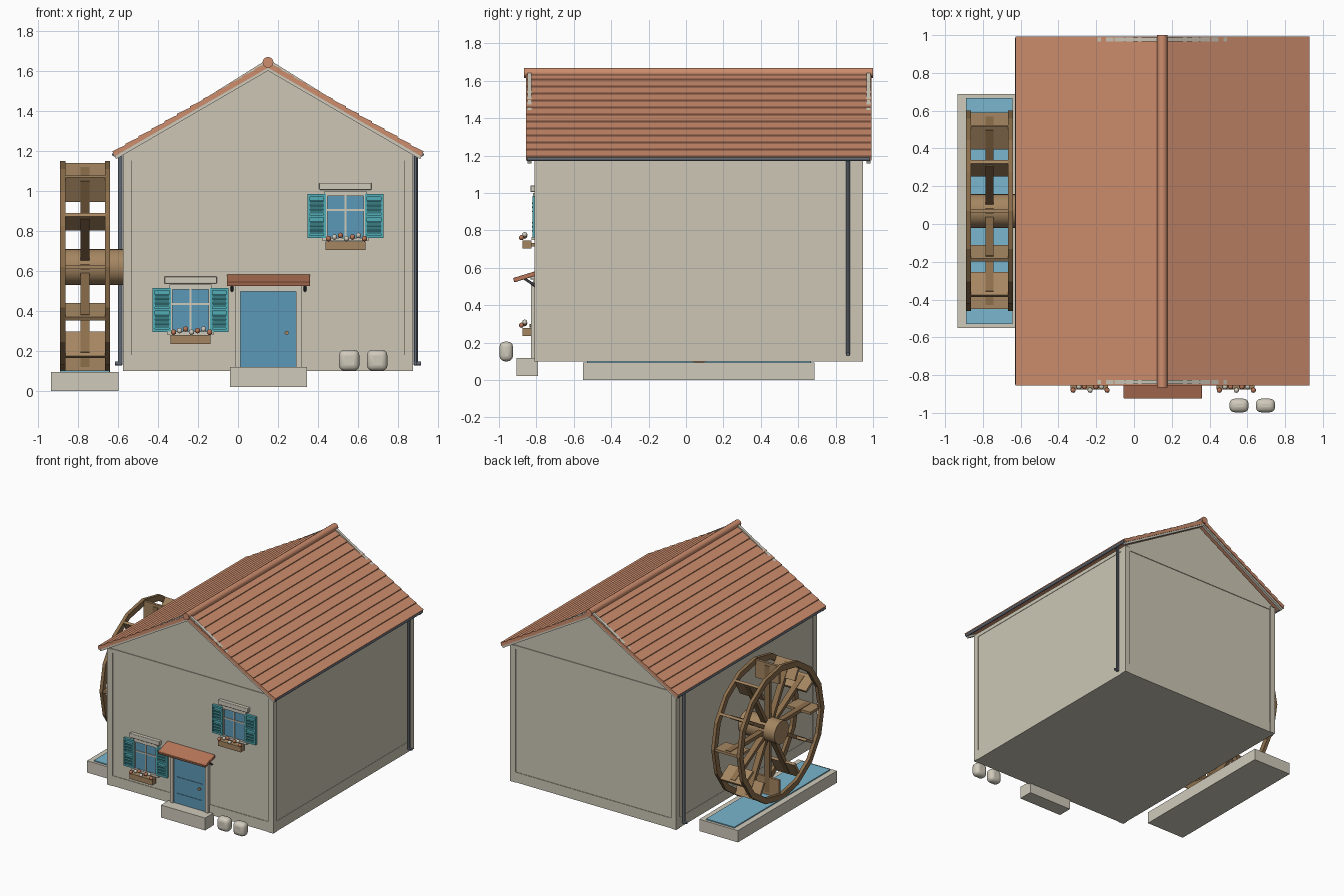
import bpy, bmesh, math
from mathutils import Matrix, Vector

if "Cube" in bpy.data.objects:
    bpy.data.objects.remove(bpy.data.objects["Cube"])


def material(name, *rgb):
    lin = [(c / 255 / 12.92) if c < 11 else ((c / 255 + 0.055) / 1.055) ** 2.4 for c in rgb]
    m = bpy.data.materials.new(name)
    m.use_nodes = True
    m.diffuse_color = (*lin, 1)
    m.node_tree.nodes["Principled BSDF"].inputs["Base Color"].default_value = (*lin, 1)
    return m


WALL = material("cream plaster", 204, 198, 181)
TRIM = material("pale stone", 208, 202, 187)
ROOF = material("terracotta", 205, 141, 109)
AWNING = material("dark terracotta", 184, 118, 88)
BLUE = material("door blue", 92, 152, 184)
TEAL = material("shutter teal", 82, 174, 182)
WATER = material("water blue", 122, 182, 206)
WOOD = material("wood", 165, 134, 97)
DARK = material("dark wood", 140, 110, 75)
METAL = material("grey metal", 98, 106, 116)


def finish(name, bm, mat, bevel=0, smooth=False):
    bmesh.ops.recalc_face_normals(bm, faces=bm.faces)
    me = bpy.data.meshes.new(name)
    bm.to_mesh(me)
    bm.free()
    me.materials.append(mat)
    ob = bpy.data.objects.new(name, me)
    bpy.context.collection.objects.link(ob)
    if bevel:
        mod = ob.modifiers.new("Bevel", "BEVEL")
        mod.width, mod.segments = bevel, 3
    if smooth:
        bpy.ops.object.select_all(action="DESELECT")
        ob.select_set(True)
        bpy.context.view_layer.objects.active = ob
        bpy.ops.object.shade_smooth_by_angle()
    return ob


def add_box(bm, x, y, z, spin=None):
    """Box from (min, max) ranges, optionally transformed."""
    mid = Vector([sum(r) / 2 for r in (x, y, z)])
    size = [r[1] - r[0] for r in (x, y, z)]
    mat = Matrix.Translation(mid) @ Matrix.Diagonal((*size, 1))
    bmesh.ops.create_cube(bm, size=1, matrix=(spin @ mat) if spin else mat)


def boxes(name, mat, *ranges, **kw):
    bm = bmesh.new()
    for r in ranges:
        add_box(bm, *r)
    return finish(name, bm, mat, **kw)


def rod(name, mat, a, b, r, sides=16):
    a, b = Vector(a), Vector(b)
    bm = bmesh.new()
    rot = (b - a).to_track_quat("Z", "Y").to_matrix().to_4x4()
    bmesh.ops.create_cone(bm, cap_ends=True, segments=sides, radius1=r, radius2=r,
                          depth=(b - a).length, matrix=Matrix.Translation((a + b) / 2) @ rot)
    return finish(name, bm, mat, smooth=True)


def extrude_y(name, mat, pts, y0, y1):
    """Extrude an x, z outline along y."""
    bm = bmesh.new()
    f = bm.faces.new([bm.verts.new((x, y0, z)) for x, z in pts])
    new = bmesh.ops.extrude_face_region(bm, geom=[f])["geom"]
    bmesh.ops.translate(bm, vec=(0, y1 - y0, 0),
                        verts=[v for v in new if isinstance(v, bmesh.types.BMVert)])
    return finish(name, bm, mat)


# House body with gables
CX = 0.15
X0, X1, Y0, Y1 = -0.576, 0.876, -0.81, 0.945
extrude_y("house_walls", WALL, [(X0 + .006, .1), (X1 - .006, .1), (X1 - .006, 1.185),
                                (CX, 1.605), (X0 + .006, 1.185)], Y0 + .008, Y1 - .008)
for side, x in (("left", X1 - .045), ("right", X0)):
    for end, y in (("front", Y0), ("back", Y1 - .045)):
        boxes(f"{side}_{end}_corner_post", WALL, ((x, x + .045), (y, y + .045), (.1, 1.18)))
for name, z0, z1, g in (("plinth_band", .1, .18, .004), ("eaves_band", 1.152, 1.182, .003)):
    boxes(name, WALL, ((X0 + g, X1 - g), (Y0 + g, Y1 - g), (z0, z1)))

# Roof slopes with overlapping tile courses, bargeboards, gutters and downpipes
RISE, RUN, TOP, COURSES = 0.45, 0.778, 1.645, 12
for side, s in (("left", 1), ("right", -1)):
    outline = []
    for i in range(COURSES):
        for k, lift in ((i, -.004), (i + 1, .003)):
            t = k / COURSES
            outline.append((CX + s * RUN * t, TOP - RISE * t + lift))
    outline += [(CX + s * (RUN - .012), TOP - RISE - .022), (CX, TOP - .03)]
    extrude_y(f"{side}_roof_slope", ROOF, outline, -.855, .993)
    for end, y in (("front", -.848), ("back", .965)):
        extrude_y(f"{side}_{end}_bargeboard", TRIM,
                  [(CX, TOP + .014), (CX + s * .77, 1.178), (CX + s * .76, 1.158), (CX, TOP - .045)],
                  y, y + .022)
    rod(f"{side}_gutter", METAL, (CX + s * .768, -.85, 1.182), (CX + s * .768, .985, 1.182), .011)
    wall = CX + s * .738
    rod(f"{side}_downpipe", METAL, (wall, .866, .13), (wall, .866, 1.19), .011, 12)
    rod(f"{side}_downpipe_spout", METAL, (wall - s * .008, .866, .137), (CX + s * .765, .866, .137), .01, 12)
    rod(f"{side}_gutter_outlet", METAL, (wall, .866, 1.185), (CX + s * .768, .866, 1.185), .01, 12)
rod("ridge_tile", ROOF, (CX, -.866, 1.642), (CX, 1, 1.642), .027)

# Door with frame, canopy, brackets and step
F = Y0 + .008
boxes("door", BLUE, ((.013, .29), (F - .014, F), (.115, .5)))
boxes("door_panels", BLUE, *[((.04, .263), (F - .018, F), z) for z in ((.14, .2), (.215, .33), (.345, .475))])
boxes("door_frame", TRIM, ((-.015, .013), (F - .026, F), (.115, .51)),
      ((.29, .317), (F - .026, F), (.115, .51)), ((-.015, .317), (F - .026, F), (.497, .525)))
rod("door_knob", WOOD, (.243, F - .035, .29), (.243, F, .29), .01, 12)
bm = bmesh.new()
tilt = Matrix.Translation((0, F, .57)) @ Matrix.Rotation(math.radians(17), 4, "X")
add_box(bm, (-.055, .36), (-.125, .005), (-.012, .012), tilt)
finish("door_canopy", bm, AWNING, bevel=.004)
for side, x in (("right", -.03), ("left", .335)):
    rod(f"{side}_canopy_bracket", METAL, (x, F - .065, .545), (x, F, .5), .007, 8)
boxes("door_step", TRIM, ((-.04, .345), (-.905, -.79), (.02, .118)))


# Windows with shutters and flower boxes
def window(tag, cx, cz):
    def b(name, mat, *parts, **kw):
        boxes(f"{tag}_{name}", mat, *[((cx + x0, cx + x1), (F - d, F), (cz + z0, cz + z1))
                                      for x0, x1, z0, z1, d in parts], **kw)
    b("glass", BLUE, (-.097, .097, -.11, .11, .008))
    b("frame", TRIM, (-.105, -.09, -.12, .115, .016), (.09, .105, -.12, .115, .016),
      (-.105, .105, .102, .127, .016), (-.115, .115, -.125, -.108, .025))
    b("glazing_bars", TRIM, (-.005, .005, -.11, .11, .013), (-.09, .09, .025, .035, .013))
    b("lintel", TRIM, (-.131, .131, .132, .167, .03), bevel=.004)
    for side, s in (("left", 1), ("right", -1)):
        x0, x1 = sorted((s * .097, s * .19))
        b(side + "_shutter", TEAL, (x0, x1, -.11, .11, .012), (x0, x0 + .012, -.11, .11, .02),
          (x1 - .012, x1, -.11, .11, .02), *[(x0, x1, z, z + .014, .02) for z in (-.11, -.007, .096)])
        bm = bmesh.new()
        for z in (-.08, -.058, -.036, .024, .046, .068):
            turn = Matrix.Translation((cx, F - .015, cz + z)) @ Matrix.Rotation(.5, 4, "X")
            add_box(bm, (x0 + .012, x1 - .012), (-.004, .004), (-.009, .009), turn)
        finish(f"{tag}_{side}_shutter_slats", bm, TEAL)
    boxes(f"{tag}_flower_box", WOOD, ((cx - .1, cx + .1), (F - .073, F - .025), (cz - .17, cz - .127)))
    boxes(f"{tag}_flower_box_bracket", WOOD, ((cx - .08, cx + .08), (F - .03, F), (cz - .16, cz - .14)))
    for k, (kind, mat) in enumerate((("red", AWNING), ("pale", TRIM))):
        bm = bmesh.new()
        for i in range(k, 7, 2):
            at = (cx - .085 + i * .03, F - .06 - .018 * (i % 3 == 0), cz - .112 + .008 * (i % 3))
            bmesh.ops.create_icosphere(bm, subdivisions=2, radius=.014, matrix=Matrix.Translation(at))
        finish(f"{tag}_{kind}_flowers", bm, mat, smooth=True)


window("lower_window", -.237, .405)
window("upper_window", .537, .873)

# Garden stones
for name, x in (("inner_stone", .505), ("outer_stone", .645)):
    boxes(name, TRIM, ((x, x + .102), (-.997, -.925), (.1, .205)), bevel=.028, smooth=True)

# Water trough
TX0, TX1, TY0, TY1 = -.935, -.597, -.55, .687
boxes("trough", TRIM, ((TX0, TX1), (TY0, TY1), (0, .093)))
boxes("trough_water", WATER, ((TX0 + .045, TX1 - .045), (TY0 + .02, TY1 - .02), (.09, .101)))

# Water wheel
WY, WZ, R = .07, .62, .53
hub = Matrix.Translation((0, WY, WZ))
for name, x in (("outer_rim", -.889), ("inner_rim", -.666)):
    bm = bmesh.new()
    ring = [bm.verts.new((px, WY + r, WZ))
            for px, r in ((x, R), (x + .026, R), (x + .026, R - .045), (x, R - .045))]
    edges = [bm.edges.new((ring[i], ring[i - 1])) for i in range(4)]
    bmesh.ops.spin(bm, geom=ring + edges, cent=(0, WY, WZ), axis=(1, 0, 0),
                   angle=math.tau, steps=16, use_merge=False)
    bmesh.ops.remove_doubles(bm, verts=bm.verts, dist=.0005)
    finish(name, bm, DARK)
spokes, paddles = bmesh.new(), bmesh.new()
for i in range(12):
    turn = hub @ Matrix.Rotation(i * math.tau / 12, 4, "X")
    add_box(spokes, (-.787, -.743), (.05, .5), (-.014, .014), turn)
    add_box(paddles, (-.87, -.66), (.38, .52), (-.01, .01), turn)
finish("wheel_spokes", spokes, DARK)
finish("wheel_paddles", paddles, WOOD)
rod("wheel_axle", WOOD, (-.885, WY, WZ), (-.56, WY, WZ), .09, 20)
